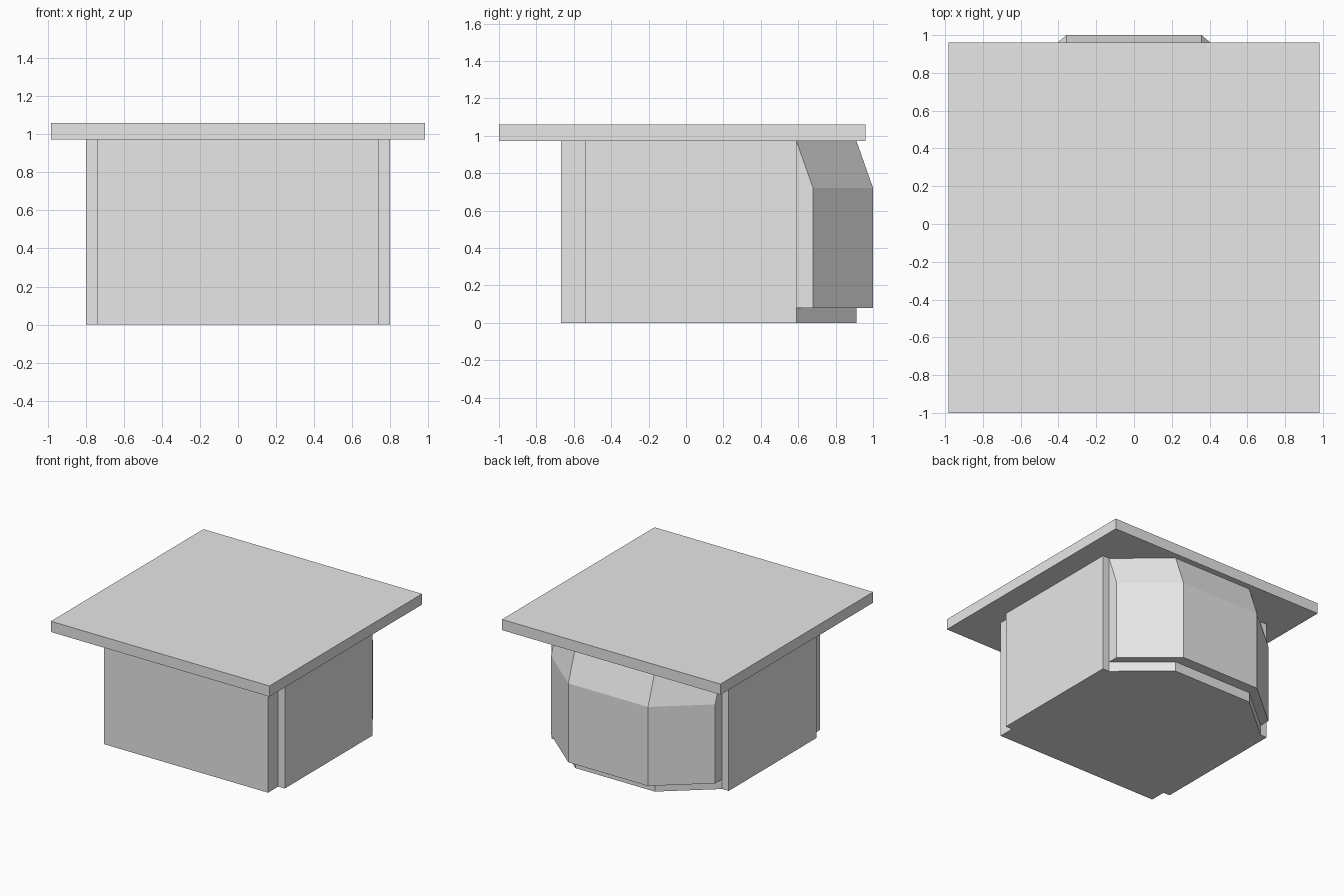
import bpy
import bmesh

default = bpy.data.objects.get("Cube")
if default:
    bpy.data.objects.remove(default, do_unlink=True)

grey = bpy.data.materials.new("plain_grey")
colour = (0.8, 0.8, 0.8, 1)
grey.diffuse_color = colour
grey.use_nodes = True
grey.node_tree.nodes["Principled BSDF"].inputs["Base Color"].default_value = colour


def mirrored(half):
    """Close a right-hand outline with its reflection across x = 0."""
    return half + [(-x, y) for x, y in reversed(half)]


def loft(name, sections):
    """Solid with flat faces through (height, outline) sections."""
    bm = bmesh.new()
    rings = [[bm.verts.new((x, y, z)) for x, y in outline]
             for z, outline in sections]
    n = len(rings[0])
    for low, high in zip(rings, rings[1:]):
        for i in range(n):
            j = (i + 1) % n
            bm.faces.new((low[i], low[j], high[j], high[i]))
    bm.faces.new(rings[0][::-1])
    bm.faces.new(rings[-1])
    bmesh.ops.recalc_face_normals(bm, faces=bm.faces)
    mesh = bpy.data.meshes.new(name)
    bm.to_mesh(mesh)
    bm.free()
    mesh.materials.append(grey)
    obj = bpy.data.objects.new(name, mesh)
    bpy.context.collection.objects.link(obj)
    return obj


WALL_TOP = 0.973
CORE, SIDE = 0.738, 0.797      # half widths of the core and the side panels
FRONT, STEP, BACK = -0.668, -0.537, 0.59
BAY_X, BAY_Y = 0.358, 0.911    # outer corner of the angled bay
BULGE = 0.089                  # how far the bay overhangs its plinth

# Main body: recessed front, wider side panels and angled plinth at the back
body = mirrored([(CORE, FRONT), (CORE, STEP), (SIDE, STEP), (SIDE, BACK),
                 (CORE, BACK), (BAY_X, BAY_Y)])
loft("body", [(0, body), (WALL_TOP, body)])


# Faceted bay at the back, sloping in under the top slab
def bay(bulge):
    return mirrored([(CORE, BACK), (CORE, BACK + bulge), (BAY_X, BAY_Y + bulge)])


loft("back_bay", [(0.08, bay(BULGE)), (0.722, bay(BULGE)), (WALL_TOP, bay(0))])

# Overhanging top slab
slab = mirrored([(0.983, -1), (0.983, 0.96)])
loft("top_slab", [(WALL_TOP, slab), (1.06, slab)])
